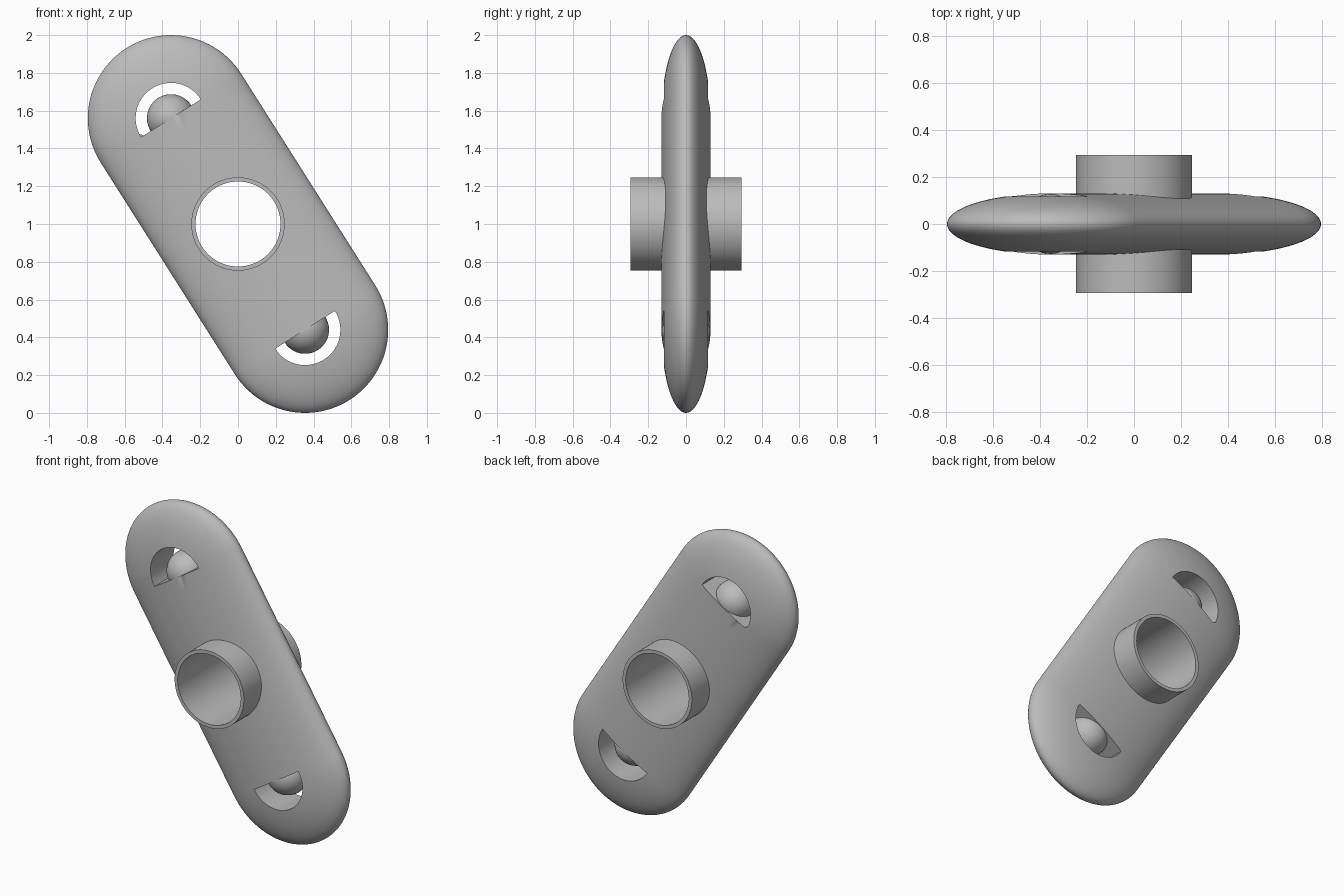
import bpy, bmesh
from math import sin, cos, pi, atan2, hypot
from mathutils import Matrix, Vector

if "Cube" in bpy.data.objects:
    bpy.data.objects.remove(bpy.data.objects["Cube"])

END_X, END_Z = 0.355, 0.56        # offset of each rounded end from the middle
REACH = hypot(END_X, END_Z)
RADIUS, HALF_DEPTH = 0.44, 0.13
TILT = Matrix.Translation((0, 0, 1)) @ Matrix.Rotation(-atan2(END_X, END_Z), 4, 'Y')

grey = bpy.data.materials.new("plain_grey")
grey.use_nodes = True
grey.diffuse_color = (0.5, 0.5, 0.5, 1)
grey.node_tree.nodes["Principled BSDF"].inputs["Base Color"].default_value = (0.5, 0.5, 0.5, 1)


def make_object(name, bm):
    """Place a part built along the long axis into the tilted pose."""
    bmesh.ops.recalc_face_normals(bm, faces=bm.faces)
    bm.transform(TILT)
    mesh = bpy.data.meshes.new(name)
    bm.to_mesh(mesh)
    bm.free()
    mesh.materials.append(grey)
    obj = bpy.data.objects.new(name, mesh)
    bpy.context.collection.objects.link(obj)
    return obj


def lathe(points, steps, closed=False):
    """Revolve (radius, height) points around z."""
    bm = bmesh.new()
    verts = [bm.verts.new((r, 0, h)) for r, h in points]
    edges = [bm.edges.new(pair) for pair in zip(verts, verts[1:])]
    if closed:
        edges.append(bm.edges.new((verts[-1], verts[0])))
    bmesh.ops.spin(bm, geom=verts + edges, axis=(0, 0, 1), cent=(0, 0, 0),
                   angle=2 * pi, steps=steps, use_merge=True)
    bmesh.ops.remove_doubles(bm, verts=bm.verts, dist=1e-5)
    return bm


def prism(outline, half):
    """Extrude an (x, z) outline along y."""
    bm = bmesh.new()
    face = bm.faces.new([bm.verts.new((x, -half, z)) for x, z in outline])
    new = bmesh.ops.extrude_face_region(bm, geom=[face])["geom"]
    bmesh.ops.translate(bm, vec=Vector((0, 2 * half, 0)),
                        verts=[v for v in new if isinstance(v, bmesh.types.BMVert)])
    return bm


def arc(radius, start, stop, count, centre_z=0):
    return [(radius * cos(a), centre_z + radius * sin(a))
            for a in (start + (stop - start) * i / count for i in range(count + 1))]


def smooth(obj):
    bpy.ops.object.select_all(action='DESELECT')
    obj.select_set(True)
    bpy.context.view_layer.objects.active = obj
    bpy.ops.object.shade_smooth_by_angle(angle=pi / 6)


# Flattened capsule body
straight = [(RADIUS, -REACH + 2 * REACH * i / 16) for i in range(1, 16)]
profile = (arc(RADIUS, -pi / 2, 0, 24, -REACH) + straight
           + arc(RADIUS, 0, pi / 2, 24, REACH))
bm = lathe(profile, 96)
bm.transform(Matrix.Diagonal((1, HALF_DEPTH / RADIUS, 1, 1)))
body = make_object("body", bm)

# Central bore and two half-round slots
cutters = [make_object("bore_cutter", prism(arc(0.24, 0, 2 * pi, 64)[:-1], 0.5))]
for name, side in (("upper", 1), ("lower", -1)):
    outline = arc(0.187, 0, side * pi, 32, side * REACH)
    cutters.append(make_object(name + "_slot_cutter", prism(outline, 0.5)))

bpy.context.view_layer.objects.active = body
for cutter in cutters:
    cutter.hide_render = True
    mod = body.modifiers.new("cut", 'BOOLEAN')
    mod.operation = 'DIFFERENCE'
    mod.solver = 'EXACT'
    mod.object = cutter
    bpy.ops.object.modifier_apply(modifier=mod.name)
    bpy.data.objects.remove(cutter)
smooth(body)

# Hollow sleeve through the middle
bm = lathe([(0.225, -0.293), (0.247, -0.293), (0.247, 0.293), (0.225, 0.293)], 96, True)
bm.transform(Matrix.Rotation(pi / 2, 4, 'X'))
smooth(make_object("centre_sleeve", bm))

# Balls seated in the slots
for name, side in (("upper", 1), ("lower", -1)):
    bm = bmesh.new()
    bmesh.ops.create_uvsphere(bm, u_segments=48, v_segments=24, radius=0.127)
    bm.transform(Matrix.Translation((0, 0, side * REACH)))
    smooth(make_object(name + "_ball", bm))
